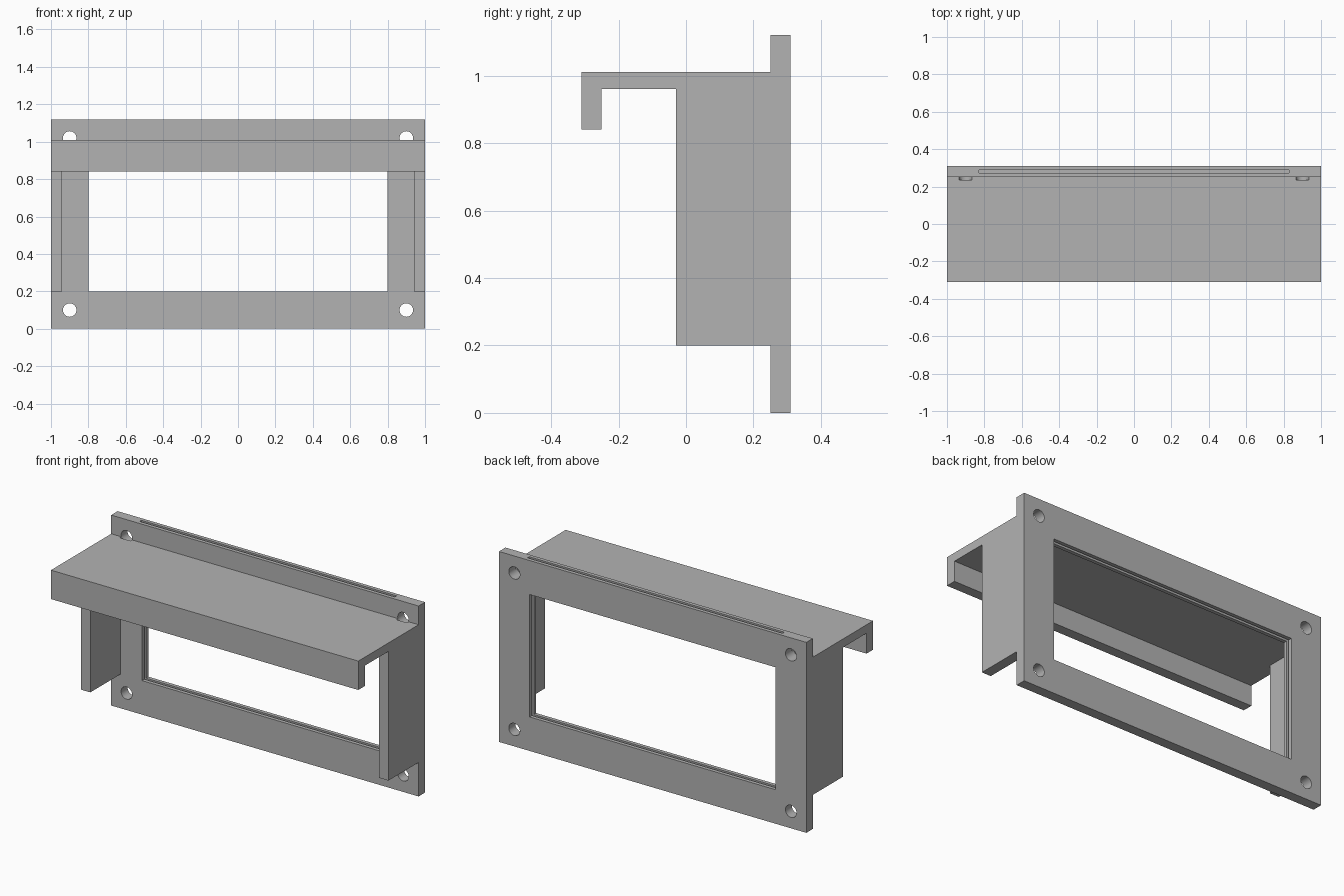
import bpy
from math import radians

cube = bpy.data.objects.get("Cube")
if cube:
    bpy.data.objects.remove(cube, do_unlink=True)

grey = bpy.data.materials.new("plain grey")
grey.use_nodes = True
colour = (0.45, 0.45, 0.45, 1)
grey.diffuse_color = colour
grey.node_tree.nodes["Principled BSDF"].inputs["Base Color"].default_value = colour


def box(name, x, y, z):
    """Box from (min, max) ranges on each axis."""
    spans = (x, y, z)
    bpy.ops.mesh.primitive_cube_add(size=1, location=[sum(s) / 2 for s in spans])
    ob = bpy.context.object
    ob.name = name
    ob.scale = [s[1] - s[0] for s in spans]
    bpy.ops.object.transform_apply(location=True, rotation=True, scale=True)
    ob.data.materials.append(grey)
    return ob


def combine(target, other, operation):
    """Apply a boolean and remove the helper object."""
    mod = target.modifiers.new("combine", 'BOOLEAN')
    mod.operation = operation
    mod.solver = 'EXACT'
    mod.object = other
    bpy.context.view_layer.objects.active = target
    bpy.ops.object.modifier_apply(modifier=mod.name)
    bpy.data.objects.remove(other, do_unlink=True)


# Mounting frame with its window opening
frame = box("window_frame_with_hood", (-1, 1), (0.25, 0.31), (0, 1.12))
combine(frame, box("opening", (-0.8, 0.8), (0.2, 0.4), (0.2, 0.92)), 'DIFFERENCE')

# Hood: roof, hanging front lip and two side walls
hood = box("roof", (-1, 1), (-0.31, 0.26), (0.96, 1.01))
combine(hood, box("front_lip", (-1, 1), (-0.31, -0.25), (0.84, 1.01)), 'UNION')
for x in ((-1, -0.94), (0.94, 1)):
    combine(hood, box("side_wall", x, (-0.03, 0.26), (0.2, 1.01)), 'UNION')
combine(frame, hood, 'UNION')

# Slide-in panel slot, open at the top and grooved into the sides and sill
combine(frame, box("panel_slot", (-0.83, 0.83), (0.272, 0.288), (0.17, 1.2)), 'DIFFERENCE')

# Corner screw holes, running slightly into the roof
for x in (-0.9, 0.9):
    for z in (0.1, 1.02):
        bpy.ops.mesh.primitive_cylinder_add(vertices=32, radius=0.036, depth=0.165,
                                            location=(x, 0.3175, z),
                                            rotation=(radians(90), 0, 0))
        hole = bpy.context.object
        hole.data.materials.append(grey)
        combine(frame, hole, 'DIFFERENCE')

# Smooth hole walls, crisp edges elsewhere
bpy.ops.object.select_all(action='DESELECT')
frame.select_set(True)
bpy.context.view_layer.objects.active = frame
bpy.ops.object.shade_smooth_by_angle(angle=radians(30))
